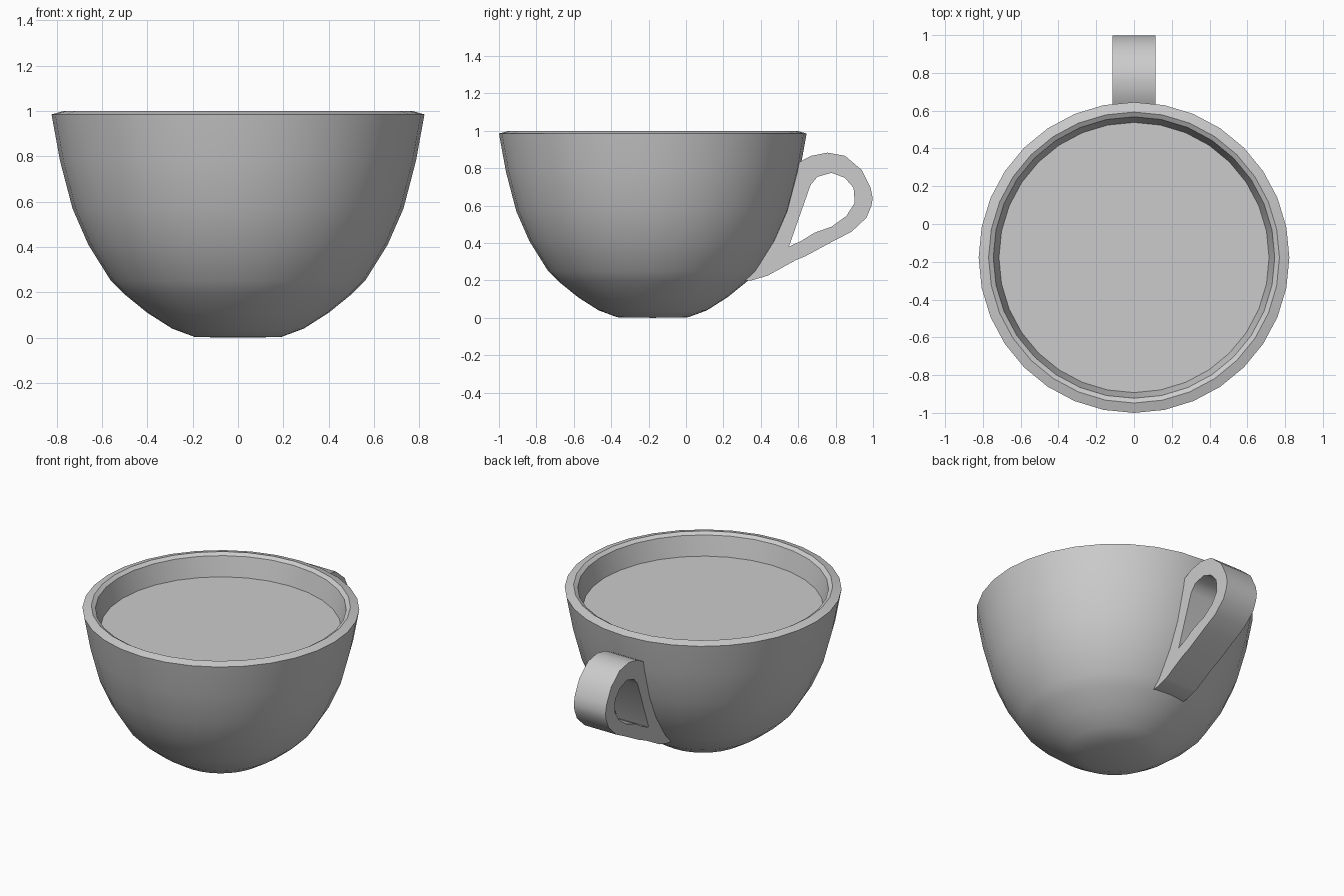
import bpy, bmesh, math
from mathutils import Vector

if "Cube" in bpy.data.objects:
    bpy.data.objects.remove(bpy.data.objects["Cube"])

CUP_Y = -0.1775      # cup axis, offset so the handle balances the bounds
SIDES = 32

grey = bpy.data.materials.new("plain grey")
grey.use_nodes = True
colour = (0.6, 0.6, 0.6, 1)
grey.diffuse_color = colour
grey.node_tree.nodes["Principled BSDF"].inputs["Base Color"].default_value = colour


def finish(name, bm, angle):
    """Turn a bmesh into a shaded, coloured object."""
    bmesh.ops.remove_doubles(bm, verts=bm.verts, dist=1e-4)
    bmesh.ops.recalc_face_normals(bm, faces=bm.faces)
    mesh = bpy.data.meshes.new(name)
    bm.to_mesh(mesh)
    bm.free()
    obj = bpy.data.objects.new(name, mesh)
    bpy.context.collection.objects.link(obj)
    mesh.materials.append(grey)
    bpy.ops.object.select_all(action="DESELECT")
    obj.select_set(True)
    bpy.context.view_layer.objects.active = obj
    bpy.ops.object.shade_smooth_by_angle(angle=math.radians(angle))
    return obj


def chain(bm, coords, closed=False):
    """Join points with edges."""
    verts = [bm.verts.new(c) for c in coords]
    pairs = list(zip(verts, verts[1:]))
    if closed:
        pairs.append((verts[-1], verts[0]))
    return verts, [bm.edges.new(p) for p in pairs]


# Cup: closed profile (radius, height) turned about its axis
profile = [(0, 0), (0.19, 0.003), (0.29, 0.04), (0.40, 0.11), (0.505, 0.195),
           (0.56, 0.25), (0.66, 0.41), (0.73, 0.57), (0.785, 0.78),
           (0.8225, 0.985), (0.77, 1.0), (0.745, 0.985), (0.715, 0.86),
           (0.655, 0.59), (0.59, 0.44), (0.50, 0.31), (0.36, 0.18),
           (0.18, 0.08), (0, 0.07)]
bm = bmesh.new()
verts, edges = chain(bm, [(r, 0, z) for r, z in profile])
bmesh.ops.spin(bm, geom=verts + edges, cent=(0, 0, 0), axis=(0, 0, 1),
               angle=math.tau, steps=SIDES)
cup = finish("cup", bm, 32)
cup.location.y = CUP_Y

# Drink: flat disc just below the rim
bm = bmesh.new()
bmesh.ops.create_circle(bm, cap_ends=True, segments=SIDES, radius=0.716)
drink = finish("drink_surface", bm, 30)
drink.location = (0, CUP_Y, 0.86)

# Handle: side outline (y, z) with a teardrop hole, extruded across x
HALF = 0.115
outer = [(0.58, 0.815), (0.61, 0.835), (0.67, 0.866), (0.757, 0.883),
         (0.85, 0.866), (0.94, 0.79), (0.987, 0.695), (0.998, 0.64),
         (0.992, 0.60), (0.965, 0.535), (0.885, 0.46), (0.78, 0.406),
         (0.64, 0.33), (0.59, 0.31), (0.436, 0.225), (0.35, 0.20),
         (0.30, 0.20), (0.43, 0.40), (0.53, 0.65)]
hole = [(0.55, 0.38), (0.666, 0.71), (0.703, 0.754), (0.778, 0.775),
        (0.848, 0.749), (0.896, 0.695), (0.902, 0.615), (0.858, 0.545),
        (0.778, 0.487), (0.687, 0.455), (0.618, 0.412)]
bm = bmesh.new()
loops = []
for outline in (outer, hole):
    loops += chain(bm, [(-HALF, y, z) for y, z in outline], True)[1]
bmesh.ops.triangle_fill(bm, edges=loops, use_beauty=True)
ext = bmesh.ops.extrude_face_region(bm, geom=bm.faces[:], use_keep_orig=True)
moved = [g for g in ext["geom"] if isinstance(g, bmesh.types.BMVert)]
bmesh.ops.translate(bm, verts=moved, vec=Vector((2 * HALF, 0, 0)))
finish("handle", bm, 40)
